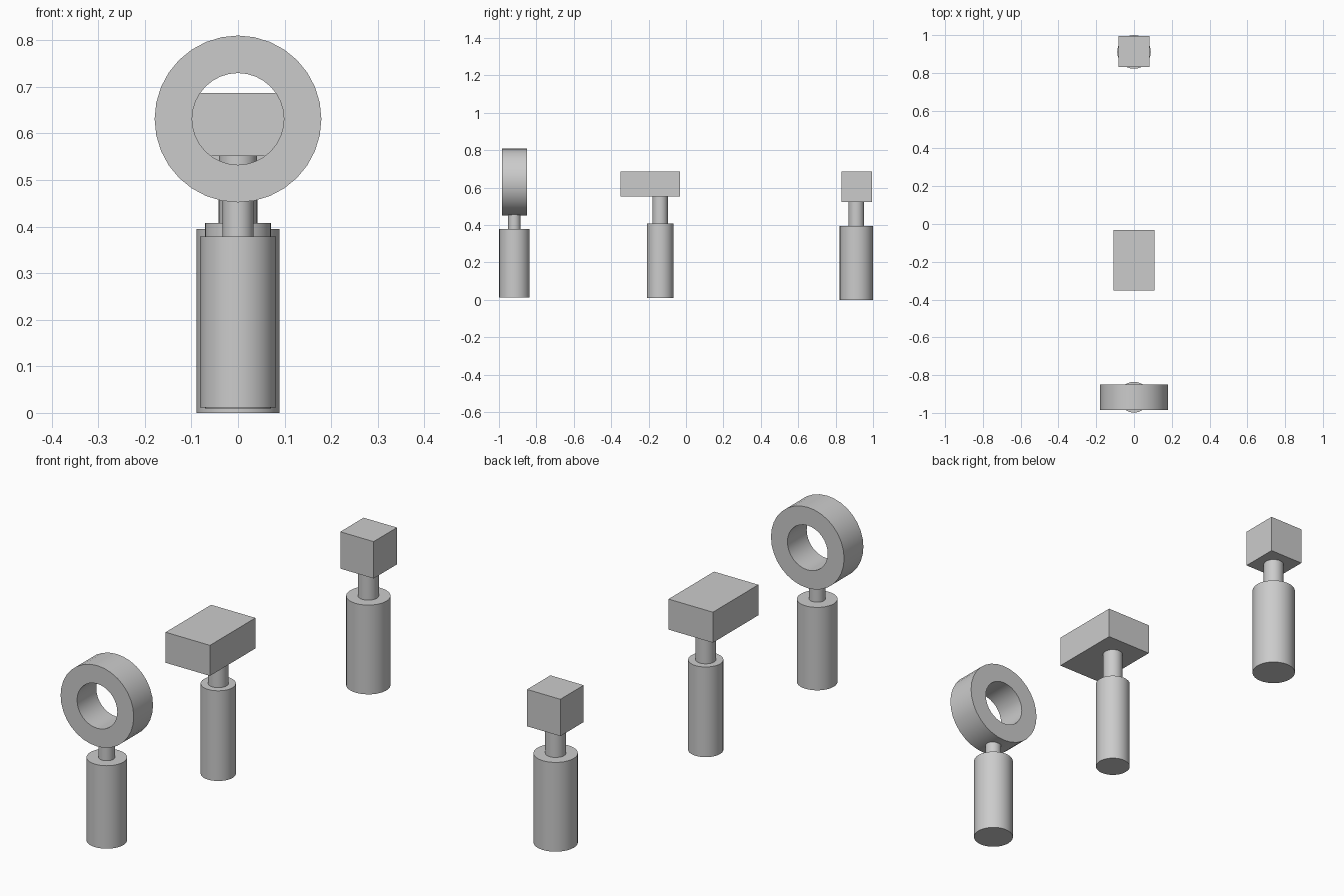
import bpy, bmesh, math

if "Cube" in bpy.data.objects:
    bpy.data.objects.remove(bpy.data.objects["Cube"])

SIDES = 32


def finish(name, bm, smooth=False):
    bmesh.ops.recalc_face_normals(bm, faces=bm.faces)
    mesh = bpy.data.meshes.new(name)
    bm.to_mesh(mesh)
    bm.free()
    obj = bpy.data.objects.new(name, mesh)
    bpy.context.collection.objects.link(obj)
    if smooth:
        bpy.context.view_layer.objects.active = obj
        obj.select_set(True)
        bpy.ops.object.shade_smooth_by_angle(angle=math.radians(30))
        obj.select_set(False)
    return obj


def cylinder(name, y, radius, z0, z1):
    bm = bmesh.new()
    bmesh.ops.create_cone(bm, cap_ends=True, segments=SIDES,
                          radius1=radius, radius2=radius, depth=z1 - z0)
    obj = finish(name, bm, True)
    obj.location = (0, y, (z0 + z1) / 2)


def box(name, y, z, size):
    bm = bmesh.new()
    bmesh.ops.create_cube(bm, size=1)
    bmesh.ops.scale(bm, vec=size, verts=bm.verts)
    finish(name, bm).location = (0, y, z)


def ring(name, y, z, outer, inner, width):
    # Rectangular section joined around the y axis
    bm = bmesh.new()
    h = width / 2
    section = [(inner, -h), (outer, -h), (outer, h), (inner, h)]
    loops = []
    for i in range(SIDES):
        a = math.tau * i / SIDES
        loops.append([bm.verts.new((r * math.cos(a), d, r * math.sin(a)))
                      for r, d in section])
    for i in range(SIDES):
        p, q = loops[i], loops[(i + 1) % SIDES]
        for j in range(4):
            k = (j + 1) % 4
            bm.faces.new((p[j], p[k], q[k], q[j]))
    finish(name, bm, True).location = (0, y, z)


# Front stamp: upright ring on a handle
cylinder("ring_handle", -0.917, 0.0815, 0.012, 0.379)
cylinder("ring_neck", -0.918, 0.033, 0.379, 0.457)
ring("ring_head", -0.917, 0.631, 0.179, 0.0985, 0.135)

# Middle mallet: block overhanging a slim handle
cylinder("mallet_handle", -0.138, 0.0708, 0.009, 0.408)
cylinder("mallet_neck", -0.138, 0.041, 0.408, 0.552)
box("mallet_head", -0.192, 0.619, (0.217, 0.318, 0.135))

# Rear piece: cube on a thick handle
cylinder("cube_handle", 0.911, 0.089, 0.0, 0.395)
cylinder("cube_neck", 0.911, 0.042, 0.395, 0.523)
box("cube_head", 0.913, 0.605, (0.163, 0.163, 0.163))
